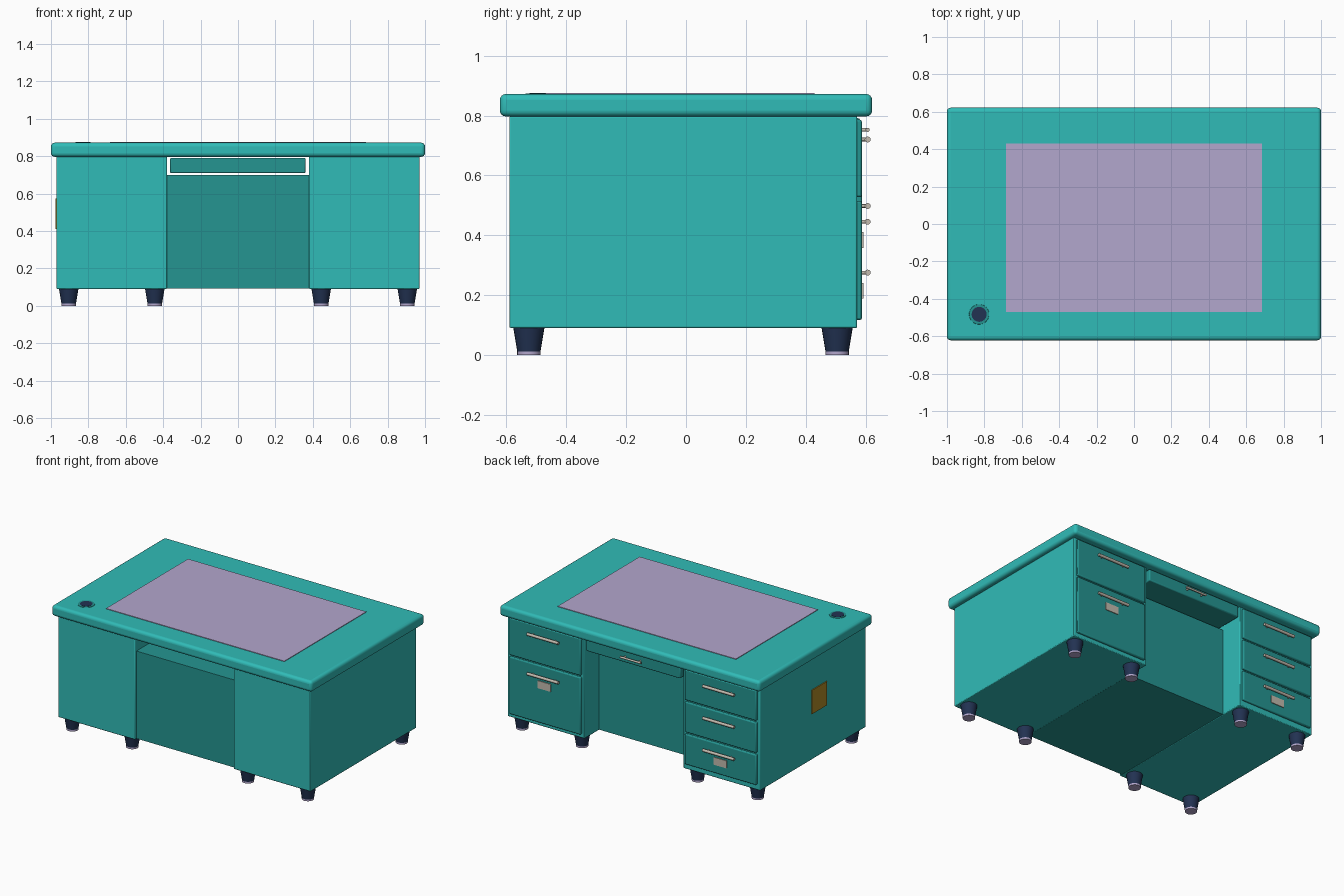
import bpy, math
from mathutils import Vector

if "Cube" in bpy.data.objects:
    bpy.data.objects.remove(bpy.data.objects["Cube"])


def material(name, rgb):
    m = bpy.data.materials.new(name)
    m.diffuse_color = (*rgb, 1)
    m.use_nodes = True
    m.node_tree.nodes["Principled BSDF"].inputs["Base Color"].default_value = m.diffuse_color
    return m


TEAL = material("teal", (0.03, 0.50, 0.475))
DARK_TEAL = material("dark_teal", (0.018, 0.30, 0.285))
MAUVE = material("mauve", (0.45, 0.385, 0.61))
NAVY = material("navy", (0.016, 0.032, 0.085))
METAL = material("warm_metal", (0.55, 0.50, 0.43))
GOLD = material("gold", (0.42, 0.25, 0.02))


def smooth(ob):
    bpy.ops.object.select_all(action='DESELECT')
    ob.select_set(True)
    bpy.context.view_layer.objects.active = ob
    bpy.ops.object.shade_smooth_by_angle(angle=math.radians(40))


def box(name, x, y, z, mat, bevel=0.0, segments=2):
    """Box from (min, max) ranges, with optional rounded edges."""
    bpy.ops.mesh.primitive_cube_add(size=1)
    ob = bpy.context.object
    ob.name = name
    ob.data.materials.append(mat)
    size = [r[1] - r[0] for r in (x, y, z)]
    mid = Vector([(r[0] + r[1]) / 2 for r in (x, y, z)])
    for v in ob.data.vertices:
        v.co = Vector([c * s for c, s in zip(v.co, size)])
    ob.location = mid
    if bevel:
        mod = ob.modifiers.new("rounded_edges", 'BEVEL')
        mod.width, mod.segments = bevel, segments
        smooth(ob)
    return ob


def cone(name, centre, r_bottom, r_top, height, mat, axis='Z', sides=24):
    """Cylinder or tapered cylinder along an axis."""
    rot = {'X': (0, math.pi / 2, 0), 'Y': (math.pi / 2, 0, 0), 'Z': (0, 0, 0)}[axis]
    bpy.ops.mesh.primitive_cone_add(vertices=sides, radius1=r_bottom, radius2=r_top,
                                    depth=height, location=centre, rotation=rot)
    ob = bpy.context.object
    ob.name = name
    ob.data.materials.append(mat)
    smooth(ob)
    return ob


def handle(x, z, length, radius=0.010):
    """Bar handle on two posts, standing off the drawer face."""
    cone("handle_bar", (x, 0.607, z), radius, radius, length, METAL, 'X', 12)
    for s in (-1, 1):
        cone("handle_post", (x + s * length * 0.36, 0.593, z),
             0.006, 0.006, 0.026, METAL, 'Y', 10)


def drawer(x, z0, z1, handle_z):
    box("drawer_front", (x - 0.275, x + 0.275), (0.56, 0.588), (z0, z1), DARK_TEAL, 0.007)
    handle(x, handle_z, 0.24)


def label_holder(x, z):
    box("label_holder", (x - 0.05, x + 0.05), (0.587, 0.593), (z - 0.026, z + 0.026), METAL)


# Desktop, writing pad and cable grommet
box("desktop", (-1, 1), (-0.622, 0.622), (0.797, 0.872), TEAL, 0.02, 4)
box("writing_pad", (-0.685, 0.685), (-0.47, 0.43), (0.868, 0.876), MAUVE)
cone("grommet_ring", (-0.828, -0.483, 0.8715), 0.055, 0.053, 0.005, DARK_TEAL, sides=32)
cone("grommet_hole", (-0.828, -0.483, 0.873), 0.04, 0.04, 0.005, NAVY, sides=32)

# Pedestals with their feet
for s in (-1, 1):
    box("pedestal", tuple(sorted((s * 0.38, s * 0.97))), (-0.59, 0.572),
        (0.09, 0.798), TEAL, 0.005)
    for x in (0.445, 0.905):
        for y in (-0.525, 0.505):
            cone("foot", (s * x, y, 0.0515), 0.039, 0.052, 0.079, NAVY)
            cone("foot_glide", (s * x, y, 0.0075), 0.039, 0.039, 0.015, MAUVE)

# Centre block between the pedestals
box("centre_block", (-0.381, 0.381), (-0.572, 0.41), (0.092, 0.70), DARK_TEAL)

# Shallow centre drawer hung below the desktop
box("centre_drawer", (-0.363, 0.361), (0.0, 0.582), (0.709, 0.791), DARK_TEAL, 0.007)
handle(0, 0.752, 0.16, 0.007)

# Two-drawer pedestal
drawer(0.675, 0.527, 0.786, 0.72)
drawer(0.675, 0.117, 0.515, 0.445)
label_holder(0.675, 0.384)

# Three-drawer pedestal
for i in range(3):
    top = 0.786 - i * 0.2235
    drawer(-0.675, top - 0.211, top, 0.72 - i * 0.2225)
label_holder(-0.675, 0.214)

# Plate on the left side
box("side_plate", (-0.977, -0.969), (-0.155, 0.01), (0.41, 0.575), GOLD)
